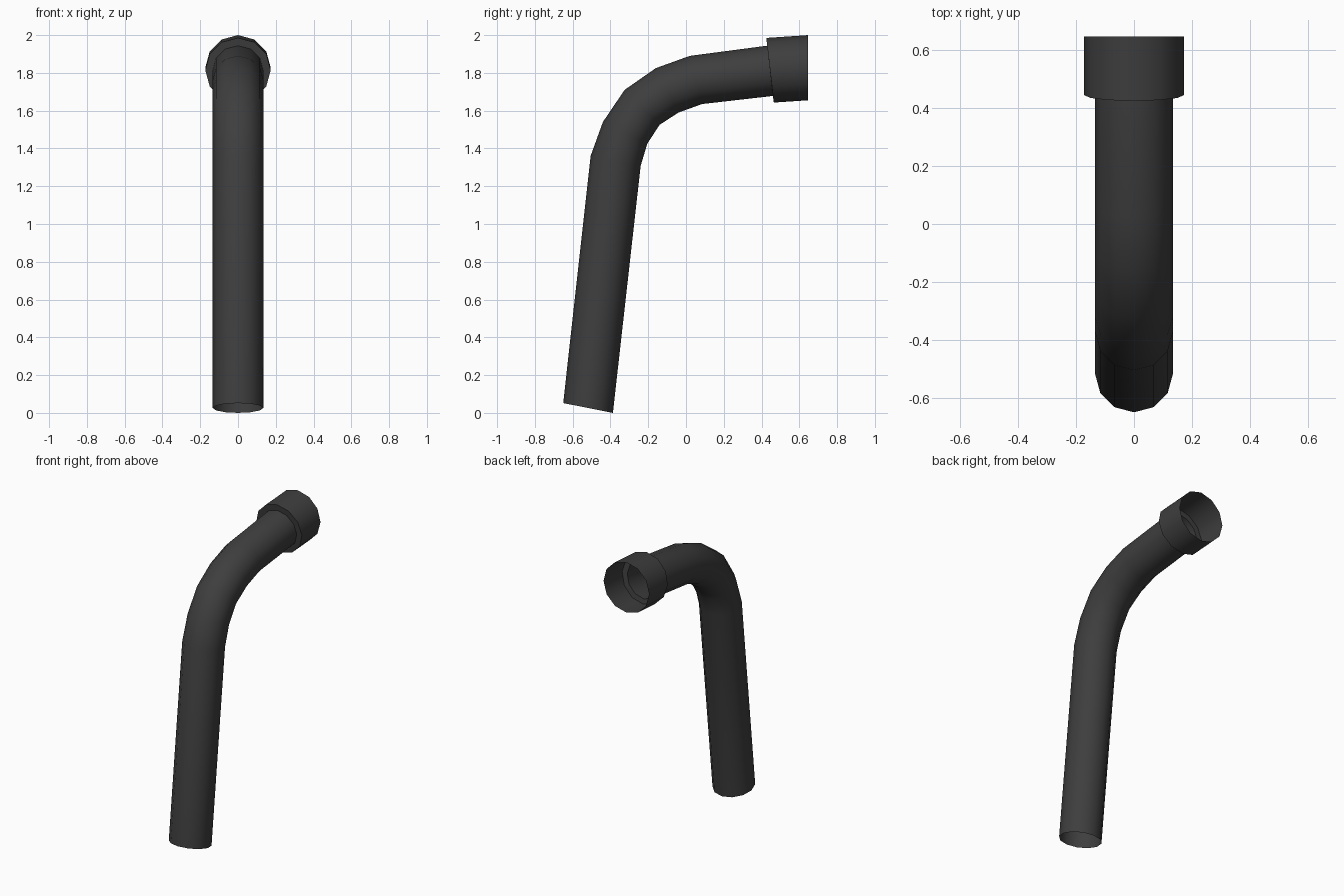
import bpy, bmesh, math
from mathutils import Vector

cube = bpy.data.objects.get("Cube")
if cube:
    bpy.data.objects.remove(cube)

SIDES = 12

dark = bpy.data.materials.new("dark_grey")
dark.use_nodes = True
color = (0.048, 0.048, 0.048, 1)
dark.diffuse_color = color
dark.node_tree.nodes["Principled BSDF"].inputs["Base Color"].default_value = color


def loft(name, rings):
    """Open tube through rings given as (outer yz, inner yz, half width)."""
    bm = bmesh.new()
    loops = []
    for outer, inner, width in rings:
        a, b = Vector((0, *outer)), Vector((0, *inner))
        mid, up = (a + b) / 2, (a - b) / 2
        side = Vector((width, 0, 0))
        angles = [2 * math.pi * i / SIDES for i in range(SIDES)]
        loops.append([bm.verts.new(mid + up * math.cos(t) + side * math.sin(t)) for t in angles])
    for low, high in zip(loops, loops[1:]):
        for i in range(SIDES):
            j = (i + 1) % SIDES
            bm.faces.new((low[j], low[i], high[i], high[j]))
    # make every face point away from the tube's centre line
    bm.normal_update()
    face = bm.faces[:][-1]
    centre = sum((v.co for v in loops[-1] + loops[-2]), Vector()) / (2 * SIDES)
    if face.normal.dot(face.calc_center_median() - centre) < 0:
        bmesh.ops.reverse_faces(bm, faces=bm.faces[:])
    mesh = bpy.data.meshes.new(name)
    bm.to_mesh(mesh)
    bm.free()
    mesh.materials.append(dark)
    obj = bpy.data.objects.new(name, mesh)
    bpy.context.collection.objects.link(obj)
    bpy.ops.object.select_all(action='DESELECT')
    obj.select_set(True)
    bpy.context.view_layer.objects.active = obj
    bpy.ops.object.shade_smooth_by_angle(angle=math.radians(40))
    return obj


# Bent pipe, from the open foot to the collar
PIPE = 0.134
pipe_end = ((0.43, 1.944), (0.46, 1.678), PIPE)
loft("bent_pipe", [
    ((-0.65, 0.052), (-0.387, 0.0), PIPE),
    ((-0.505, 1.36), (-0.24, 1.308), PIPE),
    ((-0.44, 1.54), (-0.205, 1.425), PIPE),
    ((-0.325, 1.71), (-0.14, 1.525), PIPE),
    ((-0.16, 1.825), (-0.04, 1.59), PIPE),
    ((0.02, 1.89), (0.085, 1.635), PIPE),
    pipe_end,
])

# Wider open collar with a shoulder ring
COLLAR = 0.173
loft("end_collar", [
    pipe_end,
    ((0.425, 1.985), (0.465, 1.643), COLLAR),
    ((0.647, 2.0), (0.647, 1.655), COLLAR),
])
